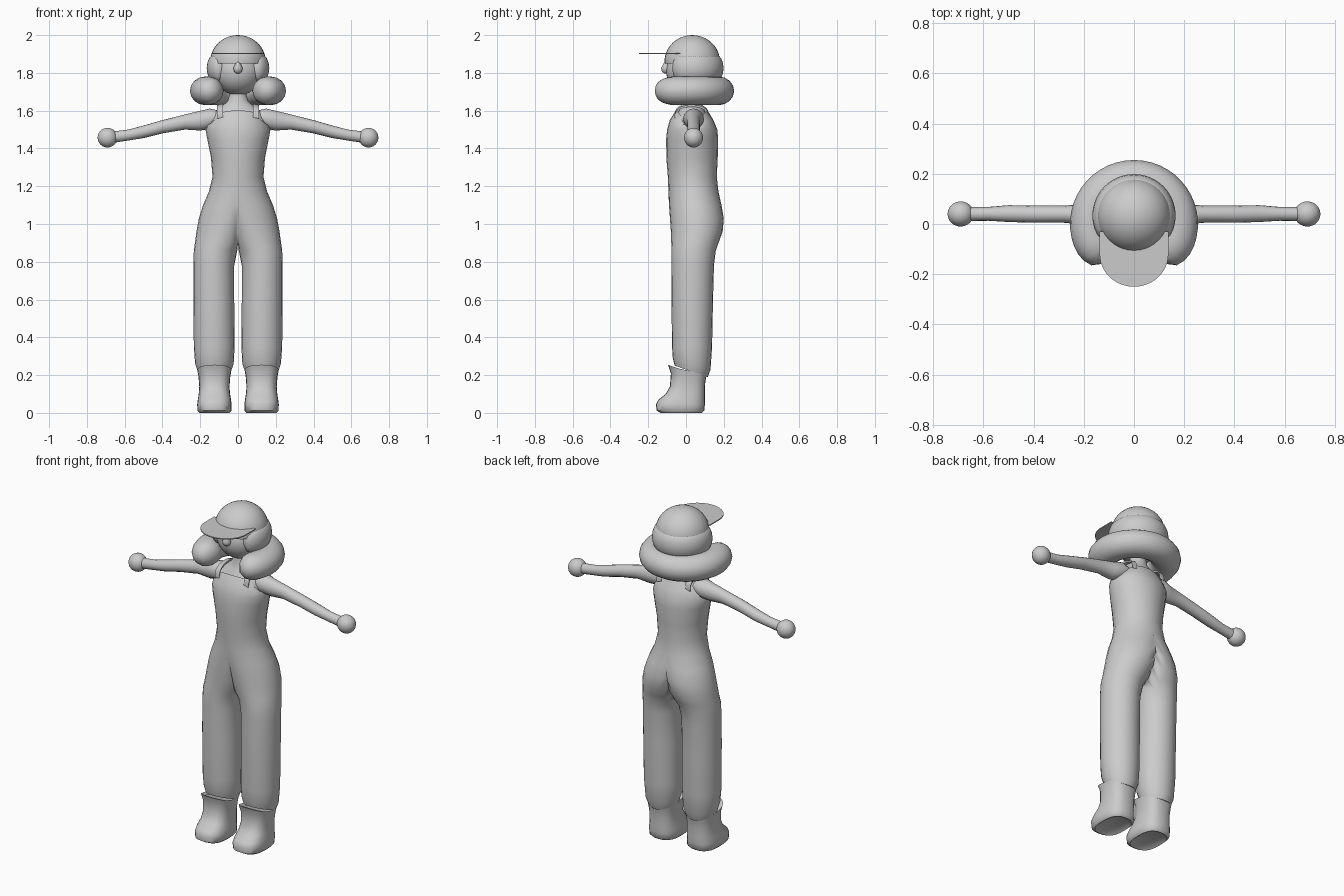
import bpy, bmesh, math
from mathutils import Vector

old = bpy.data.objects.get("Cube")
if old:
    bpy.data.objects.remove(old)

grey = bpy.data.materials.new("soft grey")
grey.use_nodes = True
grey.diffuse_color = (0.6, 0.6, 0.6, 1)
grey.node_tree.nodes["Principled BSDF"].inputs["Base Color"].default_value = (0.6, 0.6, 0.6, 1)


def finish(name, bm, mirrored=False, angle=40):
    """Turn a bmesh into a shaded object, optionally mirrored across x."""
    bmesh.ops.recalc_face_normals(bm, faces=bm.faces[:])
    mesh = bpy.data.meshes.new(name)
    bm.to_mesh(mesh)
    bm.free()
    mesh.materials.append(grey)
    obj = bpy.data.objects.new(name, mesh)
    bpy.context.collection.objects.link(obj)
    if mirrored:
        mod = obj.modifiers.new("Mirror", 'MIRROR')
        mod.use_clip = True
    bpy.ops.object.select_all(action='DESELECT')
    obj.select_set(True)
    bpy.context.view_layer.objects.active = obj
    bpy.ops.object.shade_smooth_by_angle(angle=math.radians(angle))
    return obj


def skin_rings(bm, rings, cap_start=True, cap_end=True):
    """Bridge rings of points with quads."""
    loops = [[bm.verts.new(p) for p in ring] for ring in rings]
    n = len(loops[0])
    for a, b in zip(loops, loops[1:]):
        for i in range(n):
            j = (i + 1) % n
            bm.faces.new((a[i], a[j], b[j], b[i]))
    if cap_start:
        bm.faces.new(loops[0])
    if cap_end:
        bm.faces.new(loops[-1])


def loft(name, rows, sides=24, mirrored=False, half=False, sideways=False,
         square=1.0, cap_end=True, angle=40):
    """Rows are (height, centre x, radius x, y front, y back, tilt, side dip)."""
    rings = []
    for row in rows:
        z, cx, rx, y0, y1, tilt, dip = (tuple(row) + (0, 0))[:7]
        ring = []
        for i in range(sides):
            a = math.tau * i / sides
            c, s = math.cos(a), math.sin(a)
            c2 = math.copysign(abs(c) ** square, c)
            s2 = math.copysign(abs(s) ** square, s)
            x = cx + rx * c2
            if half:
                x = max(x, 0)
            p = (x, (y0 + y1) / 2 + (y1 - y0) / 2 * s2, z - tilt * s - dip * c ** 4)
            ring.append((p[2], p[1], p[0]) if sideways else p)
        rings.append(ring)
    bm = bmesh.new()
    skin_rings(bm, rings, cap_end=cap_end)
    if half:
        inner = [f for f in bm.faces if all(v.co.x < 1e-5 for v in f.verts)]
        bmesh.ops.delete(bm, geom=inner, context='FACES')
    return finish(name, bm, mirrored, angle)


def ball(name, centre, radii, mirrored=False, floor=None):
    bm = bmesh.new()
    bmesh.ops.create_uvsphere(bm, u_segments=32, v_segments=20, radius=1)
    for v in bm.verts:
        v.co = Vector(centre) + Vector(v.co[i] * radii[i] for i in range(3))
    if floor is not None:
        bmesh.ops.bisect_plane(bm, geom=bm.verts[:] + bm.edges[:] + bm.faces[:],
                               plane_co=(0, 0, floor), plane_no=(0, 0, -1), clear_outer=True)
    return finish(name, bm, mirrored)


def hair_roll(name, cy, cz, reach, thick, tall, start, sides=16, steps=36):
    """An open ring of hair with rounded ends, sweeping round the back."""
    rings = []
    for k in range(steps + 1):
        t = k / steps
        a = math.radians(start + (180 - 2 * start) * t)
        edge = min(1, min(t, 1 - t) * 9)
        grow = 0.35 + 0.65 * math.sqrt(1 - (1 - edge) ** 2)
        ring = []
        for i in range(sides):
            b = math.tau * i / sides
            r = reach + thick * grow * math.cos(b)
            ring.append((r * math.cos(a), cy + r * math.sin(a), cz + tall * grow * math.sin(b)))
        rings.append(ring)
    bm = bmesh.new()
    skin_rings(bm, rings)
    return finish(name, bm, angle=60)


# Overalls: one half from trouser cuff to bib, mirrored
loft("overalls", [
    (.22, .125, .088, -.06, .115, .03),
    (.26, .125, .102, -.07, .13, .03),
    (.35, .126, .108, -.074, .138),
    (.6, .128, .108, -.077, .143),
    (.78, .128, .108, -.078, .148),
    (.86, .119, .115, -.078, .158),
    (.9, .1, .128, -.078, .172),
    (.96, .08, .14, -.08, .194),
    (1.03, .05, .157, -.085, .2),
    (1.1, .025, .16, -.09, .188),
    (1.17, 0, .155, -.093, .172),
    (1.25, 0, .135, -.096, .163),
    (1.35, 0, .143, -.104, .168),
    (1.45, 0, .163, -.105, .17),
    (1.5, 0, .172, -.1, .166),
    (1.55, 0, .165, -.086, .145, 0, .03),
    (1.6, 0, .145, -.055, .115, 0, .09),
], mirrored=True, half=True, cap_end=False, angle=50)

# Shoulders and neck
loft("shoulders_and_neck", [
    (1.45, 0, .13, -.07, .13),
    (1.54, 0, .155, -.065, .125),
    (1.59, 0, .125, -.045, .105),
    (1.62, 0, .09, -.025, .09),
    (1.65, 0, .055, -.015, .08),
    (1.69, 0, .043, -.01, .075),
    (1.76, 0, .045, -.01, .075),
], angle=60)

# Shoulder straps: thin bands over the shoulders
bm = bmesh.new()
rings = []
for k in range(13):
    a = math.pi * k / 12
    y, z = .03 - .09 * math.cos(a), 1.575 + .063 * math.sin(a) ** 0.7
    rings.append([(.08, y, z), (.112, y, z - .008), (.112, y, z - .018), (.08, y, z - .01)])
skin_rings(bm, rings)
finish("shoulder_straps", bm, mirrored=True)

# Arms and hands
loft("arms", [
    (.1, 1.56, .04, -.005, .085),
    (.15, 1.557, .054, -.015, .095),
    (.2, 1.547, .052, -.003, .08),
    (.28, 1.54, .04, .005, .073),
    (.4, 1.515, .035, .005, .073),
    (.5, 1.488, .033, .008, .075),
    (.58, 1.471, .029, .013, .068),
    (.66, 1.46, .03, .012, .068),
], sides=16, mirrored=True, sideways=True, angle=60)
ball("hands", (.691, .04, 1.457), (.052, .05, .052), mirrored=True)

# Boots
loft("boots", [
    (.012, .125, .06, -.11, .06),
    (0, .125, .078, -.135, .085),
    (.012, .125, .09, -.155, .097),
    (.045, .125, .091, -.16, .1),
    (.07, .125, .088, -.145, .1),
    (.1, .125, .083, -.108, .1),
    (.14, .125, .08, -.085, .1),
    (.19, .125, .084, -.08, .103, .02),
    (.225, .125, .09, -.095, .108, .03),
    (.215, .125, .07, -.07, .08, .03),
], mirrored=True, square=.75, angle=50)

# Head and nose
ball("head", (0, .03, 1.81), (.132, .135, .128))
loft("nose", [
    (1.797, 0, .008, -.115, -.095),
    (1.806, 0, .02, -.127, -.085),
    (1.825, 0, .025, -.132, -.08),
    (1.845, 0, .015, -.122, -.085),
    (1.868, 0, .004, -.108, -.09),
], sides=16, angle=70)

# Hair: close band round the head and a big curl below
hair_roll("upper_hair", .033, 1.825, .12, .046, .075, -50)
hair_roll("lower_hair", 0, 1.705, .172, .083, .076, -52)

# Cap dome and flat brim
ball("cap_dome", (0, .033, 1.86), (.147, .147, .14), floor=1.85)
bm = bmesh.new()
outline = [(.137, -.03)]
outline += [(.137 * math.cos(a), -.12 - .13 * math.sin(a))
            for a in (math.pi * k / 24 for k in range(25))]
outline += [(-.137, -.03)]
skin_rings(bm, [[(x, y, z) for x, y in outline] for z in (1.9, 1.906)])
finish("cap_brim", bm)
